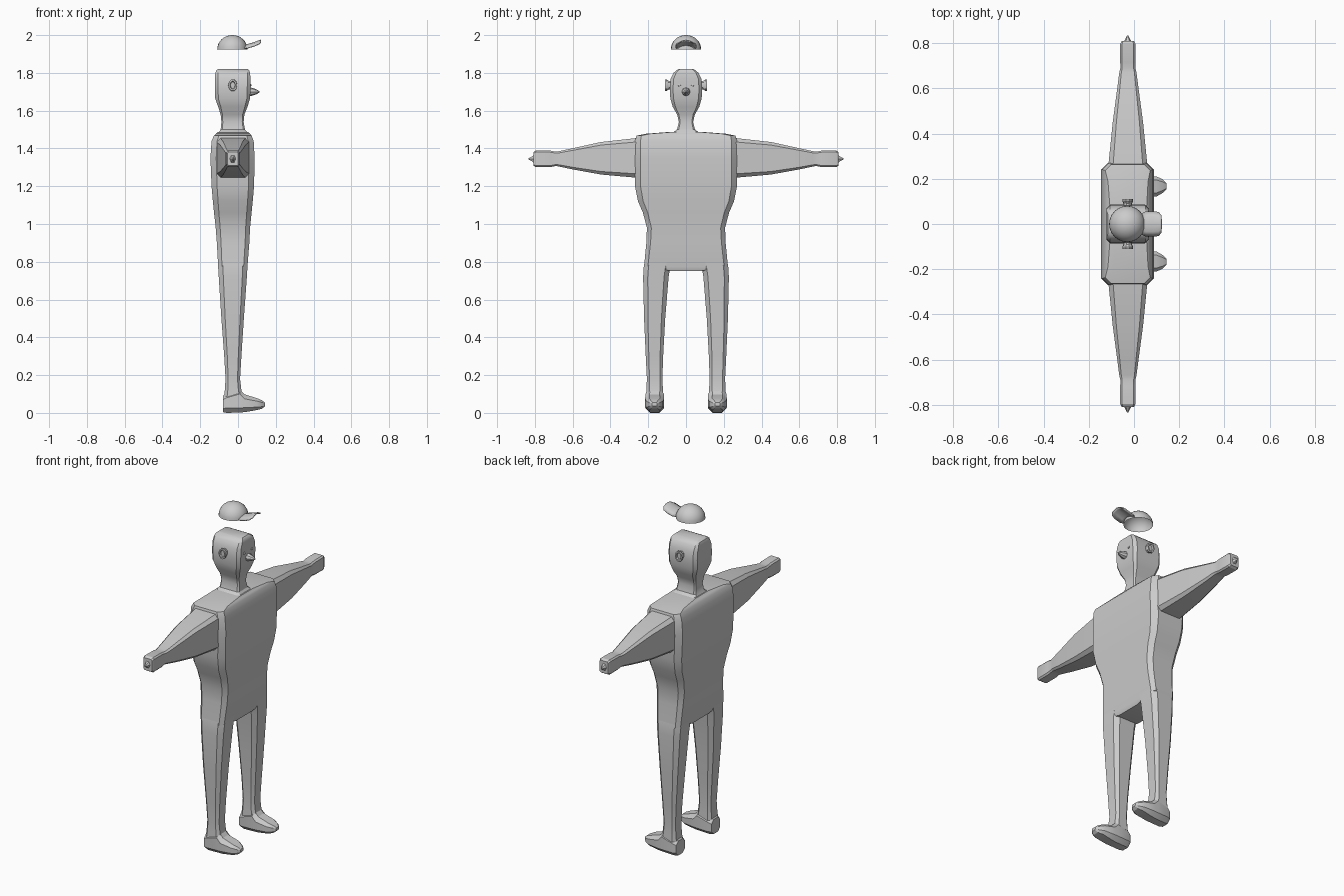
import bpy, bmesh, math
from mathutils import Vector


def finish(name, bm, mirror=False, angle=28):
    bmesh.ops.recalc_face_normals(bm, faces=bm.faces)
    me = bpy.data.meshes.new(name)
    bm.to_mesh(me)
    bm.free()
    ob = bpy.data.objects.new(name, me)
    bpy.context.collection.objects.link(ob)
    if mirror:
        mod = ob.modifiers.new("mirror", 'MIRROR')
        mod.use_axis = (False, True, False)
        mod.use_mirror_merge = False
    bpy.ops.object.select_all(action='DESELECT')
    ob.select_set(True)
    bpy.context.view_layer.objects.active = ob
    bpy.ops.object.shade_smooth_by_angle(angle=math.radians(angle))
    return ob


def loft(name, axis, sections, chamfer=0.2, mirror=False, cap_start=True):
    """Skin chamfered rectangles (position, a0, a1, b0, b1) along an axis;
    a and b are the two other axes in x, y, z order."""
    bm = bmesh.new()
    rings = []
    for t, a0, a1, b0, b1 in sections:
        c = chamfer * min(a1 - a0, b1 - b0)
        pts = [(a0 + c, b0), (a1 - c, b0), (a1, b0 + c), (a1, b1 - c),
               (a1 - c, b1), (a0 + c, b1), (a0, b1 - c), (a0, b0 + c)]
        ring = []
        for a, b in pts:
            co = [a, b]
            co.insert("xyz".index(axis), t)
            ring.append(bm.verts.new(co))
        rings.append(ring)
    for r, s in zip(rings, rings[1:]):
        for i in range(8):
            j = (i + 1) % 8
            bm.faces.new((r[i], r[j], s[j], s[i]))
    if cap_start:
        bm.faces.new(rings[0][::-1])
    bm.faces.new(rings[-1])
    return finish(name, bm, mirror)


def turned(name, axis, centre, profile, mirror=False, sides=10):
    """Stack of ellipses (position, half a, half b) along an axis."""
    bm = bmesh.new()
    rings = []
    k = "xyz".index(axis)
    for t, ra, rb in profile:
        ring = []
        for i in range(sides):
            w = 2 * math.pi * i / sides
            co = [centre[0] + ra * math.cos(w), centre[1] + rb * math.sin(w)]
            co.insert(k, t)
            ring.append(bm.verts.new(co))
        rings.append(ring)
    for r, s in zip(rings, rings[1:]):
        for i in range(sides):
            j = (i + 1) % sides
            bm.faces.new((r[i], r[j], s[j], s[i]))
    bm.faces.new(rings[0][::-1])
    bm.faces.new(rings[-1])
    return finish(name, bm, mirror)


# torso with shoulders: (z, x back, x front, half width)
torso = [(0.75, -0.095, 0.04, 0.09), (0.775, -0.105, 0.05, 0.222),
         (0.9, -0.112, 0.06, 0.21), (0.98, -0.118, 0.064, 0.207),
         (1.06, -0.127, 0.072, 0.228), (1.12, -0.133, 0.078, 0.254),
         (1.2, -0.14, 0.085, 0.27), (1.35, -0.146, 0.088, 0.27),
         (1.44, -0.14, 0.083, 0.27), (1.468, -0.127, 0.072, 0.262),
         (1.478, -0.115, 0.062, 0.21), (1.488, -0.105, 0.055, 0.08)]
loft("torso", 'z', [(z, a, b, -w, w) for z, a, b, w in torso], 0.13)

# neck and head
head = [(1.48, -0.105, 0.055, 0.075), (1.5, -0.092, 0.037, 0.048),
        (1.54, -0.088, 0.03, 0.038), (1.58, -0.092, 0.034, 0.047),
        (1.62, -0.105, 0.05, 0.07), (1.665, -0.121, 0.064, 0.083),
        (1.72, -0.122, 0.066, 0.086), (1.77, -0.122, 0.066, 0.081),
        (1.8, -0.12, 0.064, 0.066), (1.813, -0.115, 0.059, 0.052),
        (1.821, -0.105, 0.05, 0.036)]
loft("head", 'z', [(z, a, b, -w, w) for z, a, b, w in head], 0.1)

# legs: (z, x back, x front, y inner, y outer)
loft("leg", 'z', [(0.8, -0.106, 0.052, 0.075, 0.219),
                  (0.77, -0.105, 0.05, 0.084, 0.224),
                  (0.72, -0.102, 0.047, 0.092, 0.227),
                  (0.5, -0.088, 0.031, 0.11, 0.222),
                  (0.3, -0.073, 0.018, 0.121, 0.213),
                  (0.18, -0.066, 0.011, 0.125, 0.207),
                  (0.12, -0.07, 0.018, 0.122, 0.21),
                  (0.06, -0.077, 0.03, 0.12, 0.213)],
     0.18, mirror=True, cap_start=False)

# feet: (x, y inner, y outer, z bottom, z top)
loft("foot", 'x', [(-0.08, 0.125, 0.206, 0.004, 0.09),
                   (-0.06, 0.116, 0.215, 0.0, 0.105),
                   (0.01, 0.116, 0.215, 0.002, 0.125),
                   (0.035, 0.116, 0.216, 0.004, 0.098),
                   (0.1, 0.122, 0.21, 0.015, 0.078),
                   (0.128, 0.138, 0.197, 0.022, 0.066),
                   (0.143, 0.153, 0.181, 0.036, 0.054)],
     0.25, mirror=True)

# arms and hands: (y, half x, half z, centre z)
arm = [(0.262, 0.086, 0.105, 1.35), (0.45, 0.067, 0.086, 1.348),
       (0.6, 0.047, 0.056, 1.345), (0.67, 0.038, 0.041, 1.345),
       (0.69, 0.033, 0.038, 1.345), (0.715, 0.034, 0.043, 1.345),
       (0.795, 0.034, 0.044, 1.345), (0.808, 0.028, 0.036, 1.345)]
loft("arm", 'y', [(y, -0.027 - a, -0.027 + a, z - b, z + b)
                  for y, a, b, z in arm], 0.12, mirror=True, cap_start=False)
turned("fingertip", 'y', (-0.028, 1.345),
       [(0.805, 0.018, 0.024), (0.817, 0.011, 0.014), (0.833, 0.003, 0.004)],
       mirror=True, sides=6)

# ears, nose and eyes
turned("ear", 'y', (-0.028, 1.735),
       [(0.07, 0.02, 0.024), (0.09, 0.019, 0.023), (0.102, 0.024, 0.032),
        (0.111, 0.023, 0.031), (0.111, 0.015, 0.022), (0.103, 0.012, 0.018)],
       mirror=True)
turned("nose", 'x', (0.0, 1.7),
       [(0.06, 0.023, 0.023), (0.075, 0.021, 0.021), (0.1, 0.012, 0.012),
        (0.113, 0.003, 0.003)], sides=8)
turned("eye", 'x', (0.035, 1.735),
       [(0.062, 0.008, 0.008), (0.069, 0.007, 0.007), (0.071, 0.003, 0.003)],
       mirror=True, sides=8)

# floating cap: open dome
bm = bmesh.new()
bmesh.ops.create_uvsphere(bm, u_segments=24, v_segments=16, radius=0.08)
bmesh.ops.delete(bm, geom=[v for v in bm.verts if v.co.z < -0.001], context='VERTS')
for v in bm.verts:
    v.co = Vector((v.co.x - 0.03, v.co.y, v.co.z * 0.94 + 1.925))
finish("cap_dome", bm)

# cap brim, arched across its width and rising forward
bm = bmesh.new()
rows = []
for x, w, z in [(0.035, 0.046, 1.945), (0.055, 0.055, 1.951), (0.085, 0.055, 1.96),
                (0.11, 0.052, 1.969), (0.122, 0.036, 1.973)]:
    rows.append([bm.verts.new((x, w * t, z - 0.018 * t * t * (w / 0.055)))
                 for t in (-1, -0.6, 0, 0.6, 1)])
for r, s in zip(rows, rows[1:]):
    for i in range(4):
        bm.faces.new((r[i], r[i + 1], s[i + 1], s[i]))
brim = finish("cap_brim", bm)
mod = brim.modifiers.new("thickness", 'SOLIDIFY')
mod.thickness = 0.006
mod.offset = 0
